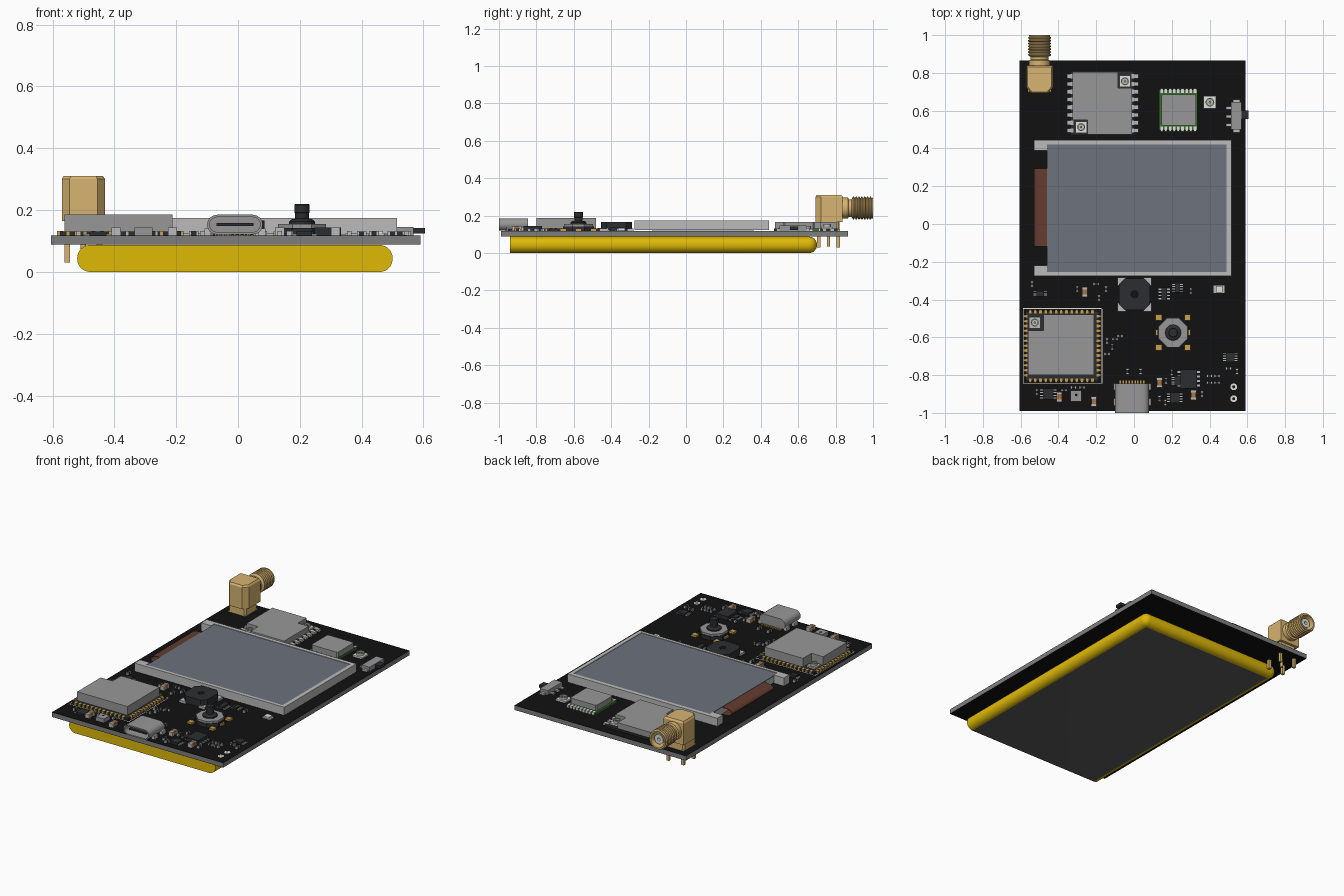
import bpy, bmesh
from math import sin, cos, pi
from mathutils import Vector

if "Cube" in bpy.data.objects:
    bpy.data.objects.remove(bpy.data.objects["Cube"])

def mat(name, r, g, b):
    m = bpy.data.materials.new(name)
    m.diffuse_color = ((r / 255) ** 2.2, (g / 255) ** 2.2, (b / 255) ** 2.2, 1)
    m.use_nodes = True
    m.node_tree.nodes["Principled BSDF"].inputs["Base Color"].default_value = m.diffuse_color
    return m

BLACK, DARK = mat("black_mask", 24, 24, 24), mat("dark_plastic", 48, 49, 52)
CORE, METAL = mat("board_core", 125, 125, 125), mat("shield_metal", 150, 150, 150)
SILVER, WHITE = mat("silver", 185, 185, 185), mat("white", 225, 225, 220)
GOLD, PADGOLD = mat("gold", 214, 178, 112), mat("pad_gold", 200, 160, 80)
YELLOW, FLATGREY = mat("yellow_wrap", 222, 184, 16), mat("flat_grey", 92, 92, 92)
GLASS, FLEX = mat("glass", 108, 114, 124), mat("flex_brown", 100, 62, 50)
GREEN, TAN = mat("green", 60, 110, 50), mat("tan", 165, 115, 70)

def finish(name, bm, m, smooth=False):
    bmesh.ops.recalc_face_normals(bm, faces=bm.faces)
    me = bpy.data.meshes.new(name)
    bm.to_mesh(me)
    bm.free()
    ob = bpy.data.objects.new(name, me)
    bpy.context.collection.objects.link(ob)
    me.materials.append(m)
    if smooth:
        bpy.ops.object.select_all(action='DESELECT')
        ob.select_set(True)
        bpy.context.view_layer.objects.active = ob
        bpy.ops.object.shade_smooth_by_angle(angle=0.6)
    return ob

def add_box(bm, x0, x1, y0, y1, z0, z1):
    vs = bmesh.ops.create_cube(bm, size=1)["verts"]
    for v in vs:
        v.co = Vector(((x0 + x1) / 2 + v.co.x * (x1 - x0), (y0 + y1) / 2 + v.co.y * (y1 - y0),
                       (z0 + z1) / 2 + v.co.z * (z1 - z0)))

def boxes(name, items, m):
    bm = bmesh.new()
    for b in items:
        add_box(bm, *b)
    return finish(name, bm, m)

def loft(name, rings, m, smooth=False):
    bm = bmesh.new()
    loops = [[bm.verts.new(p) for p in r] for r in rings]
    for a, b in zip(loops, loops[1:]):
        for i in range(len(a)):
            j = (i + 1) % len(a)
            bm.faces.new((a[i], a[j], b[j], b[i]))
    bm.faces.new(loops[0])
    bm.faces.new(loops[-1])
    return finish(name, bm, m, smooth)

def prism(name, pts, z0, z1, m):
    return loft(name, [[(x, y, z) for x, y in pts] for z in (z0, z1)], m)

def turned(name, c, prof, m, axis='z', n=32):
    # profile of (radius, distance) turned around z or y
    rings = []
    for r, t in prof:
        cs = [(r * cos(2 * pi * i / n), r * sin(2 * pi * i / n)) for i in range(n)]
        rings.append([(c[0] + u, c[1] + v, t) if axis == 'z' else (c[0] + u, t, c[1] + v) for u, v in cs])
    return loft(name, rings, m, True)

def chamfered(cx, cy, w, h, k):
    w, h = w / 2, h / 2
    return [(cx + x, cy + y) for x, y in ((-w + k, -h), (w - k, -h), (w, -h + k), (w, h - k),
                                          (w - k, h), (-w + k, h), (-w, h - k), (-w, -h + k))]

T = 0.118  # top of the board

# Board with black mask on both sides
boxes("board_core", [(-.605, .59, -.99, .865, .0895, .1165)], CORE)
boxes("board_mask", [(-.605, .59, -.99, .865, z, z + .0015) for z in (.088, .1165)], BLACK)

# Battery pouch: rounded sides and back, flat front end, grey flat face
bm = bmesh.new()
add_box(bm, -.52, .50, -.94, .70, 0, .087)
edges = [e for e in bm.edges if not all(v.co.y < -.9 for v in e.verts)]
bmesh.ops.bevel(bm, geom=edges, offset=.042, segments=8, profile=.5, affect='EDGES')
battery = finish("battery", bm, YELLOW, True)
battery.data.materials.append(FLATGREY)
for p in battery.data.polygons:
    if p.normal.z < -.999 and p.area > .1:
        p.material_index = 1

# Display: body, raised rim with two arms, glass and folded flex
boxes("display_body", [(-.46, .51, -.27, .44, .127, .166), (-.44, .48, -.18, .36, T, .127)], SILVER)
prism("display_rim", [(-.53, -.275), (.515, -.275), (.515, .445), (-.53, .445), (-.53, .39), (-.46, .39),
                      (-.46, .42), (.49, .42), (.49, -.255), (-.46, -.255), (-.46, -.22), (-.53, -.22)],
      .123, .175, SILVER)
boxes("display_glass", [(-.46, .49, -.255, .42, .166, .172)], GLASS)
arc = [(-.475 - .055 * sin(pi * i / 10), .146 + .024 * cos(pi * i / 10)) for i in range(11)]
flex = [(-.455, .170)] + arc + [(-.455, .122), (-.455, .126)]
flex += [(-.475 + (x + .475) * .93, .146 + (z - .146) * .85) for x, z in reversed(arc)] + [(-.455, .166)]
loft("display_flex", [[(x, y, z) for x, z in flex] for y in (-.12, .295)], FLEX, True)

# Radio module: board, notched shield, edge pads
def coax_socket(name, x, y, z, s, m=WHITE):
    boxes(name + "_base", [(x - s, x + s, y - s, y + s, z, z + .01)], m)
    turned(name + "_ring", (x, y), [(s * .7, z), (s * .7, z + .025), (s * .5, z + .025), (s * .5, z + .012)],
           SILVER, n=20)
    turned(name + "_pin", (x, y), [(s * .2, z), (s * .2, z + .022)], PADGOLD, n=10)

boxes("radio_board", [(-.335, .0, .47, .81, T, .13)], DARK)
prism("radio_shield", [(-.245, .475), (-.01, .475), (-.01, .72), (-.085, .72), (-.085, .805),
                       (-.325, .805), (-.325, .55), (-.245, .55)], .13, .166, METAL)
boxes("radio_pads", [(x - .018, x + .018, y - .011, y + .011, T, .132)
                     for x in (-.337, .005) for y in [.495 + .041 * i for i in range(8)]], SILVER)
coax_socket("radio_socket_a", -.048, .755, .13, .03)
coax_socket("radio_socket_b", -.28, .513, .13, .03)

# Controller module
boxes("controller_board", [(-.575, -.185, -.83, -.46, T, .131)], DARK)
prism("controller_shield", [(-.562, -.80), (-.212, -.80), (-.212, -.48), (-.48, -.48), (-.48, -.565),
                            (-.562, -.565)], .131, .186, METAL)
pads = [(x - .011, x + .011, y - .007, y + .007, T, .1325) for x in (-.575, -.187)
        for y in [-.80 + .026 * i for i in range(13)]]
pads += [(x - .007, x + .007, y - .011, y + .011, T, .1325) for y in (-.828, -.463)
         for x in [-.55 + .0275 * i for i in range(13)]]
boxes("controller_pads", pads, PADGOLD)
coax_socket("controller_socket", -.525, -.522, .131, .03, SILVER)

# Positioning module
boxes("positioning_board", [(.132, .335, .497, .712, T, .132)], GREEN)
prism("positioning_shield", chamfered(.237, .604, .185, .165, .008), .132, .167, METAL)
boxes("positioning_pads", [(x - .007, x + .007, y - .012, y + .012, T, .134)
                           for y in (.503, .706) for x in [.147 + .022 * i for i in range(9)]], WHITE)
coax_socket("antenna_socket", .402, .645, T, .033)

# Slide switch on the right edge
boxes("slide_switch_body", [(.513, .568, .50, .645, T, .146)], METAL)
boxes("slide_switch_lever", [(.565, .605, .555, .60, .124, .142)], DARK)
boxes("slide_switch_legs", [(.488, .515, y, y + .016, T, .126) for y in (.515, .56, .605)]
      + [(.525, .56, y, y + .02, T, .13) for y in (.485, .64)], SILVER)

# Buzzer
prism("buzzer_body", chamfered(.003, -.372, .165, .165, .03), .12, .166, DARK)
turned("buzzer_hole", (.003, -.372), [(.022, .16), (.022, .1665)], BLACK, n=24)
boxes("buzzer_feet", [(.003 + i * .068 - .022, .003 + i * .068 + .022, -.372 + j * .068 - .022,
                       -.372 + j * .068 + .022, T, .132) for i in (-1, 1) for j in (-1, 1)], SILVER)

# Joystick button
prism("joystick_base", chamfered(.207, -.575, .165, .165, .05), T, .142, DARK)
prism("joystick_cover", chamfered(.207, -.575, .155, .155, .047), .142, .155, METAL)
turned("joystick_stick", (.207, -.575), [(.042, .15), (.042, .163), (.034, .17), (.022, .172), (.022, .19),
       (.025, .192), (.025, .216), (.022, .219)], DARK)
boxes("joystick_legs", [(.207 + a * .076 - .016, .207 + a * .076 + .016, -.575 + b * .08 - .016,
                         -.575 + b * .08 + .016, T, .13) for a in (-1, 1) for b in (-1, 0, 1)], PADGOLD)

# Charging port: hollow rounded shell with tongue
def slot(w, h, y, n=8):
    r, out = h / 2, []
    for s in (1, -1):
        out += [(-.01 + s * (w / 2 - r + r * cos(a)), y, .153 + s * r * sin(a))
                for a in [-pi / 2 + pi * i / n for i in range(n + 1)]]
    return out
loft("port_shell", [slot(.18, .064, -.845), slot(.18, .064, -1), slot(.164, .048, -1), slot(.164, .048, -.88)],
     METAL, True)
boxes("port_tongue", [(-.07, .05, -.985, -.87, .149, .158)], DARK)
boxes("port_legs", [(x - .011, x + .011, y, y + .035, T, .14) for x in (-.098, .078) for y in (-.96, -.88)], SILVER)
boxes("port_contacts", [(x, x + .008, -.85, -.828, T, .125) for x in [-.076 + .0155 * i for i in range(9)]], PADGOLD)

# Right-angle antenna connector
SX, SZ = -.50, .24
prism("connector_foot", chamfered(SX, .762, .12, .12, .01), T, .17, GOLD)
body = [(SX + x, y) for x, y in ((-.045, .692), (.045, .692), (.07, .722), (.07, .838), (-.07, .838), (-.07, .722))]
loft("connector_body", [[(x, y, .165) for x, y in body], [(x, y, .30) for x, y in body],
                        [(SX + (x - SX) * .9, .765 + (y - .765) * .9, .311) for x, y in body]], GOLD)
prof = [(.056, .835), (.056, .866), (.047, .870), (.047, .885)]
for i in range(7):
    prof += [(.054, .889 + i * .015), (.061, .893 + i * .015), (.061, .898 + i * .015), (.054, .902 + i * .015)]
prof += [(.056, 1.0), (.046, 1.0), (.042, .93)]
turned("connector_barrel", (SX, SZ), prof, GOLD, 'y')
turned("connector_sleeve", (SX, SZ), [(.03, .92), (.03, .985), (.01, .985), (.01, .95)], WHITE, 'y', 24)
boxes("connector_pins", [(SX + a * .052 - .009, SX + a * .052 + .009, .762 + b * .052 - .009,
                          .762 + b * .052 + .009, .03, .125) for a in (-1, 1) for b in (-1, 1)], GOLD)
turned("connector_centre_pin", (SX, .762), [(.009, .035), (.009, .125)], GOLD, n=12)

# Small chips: x, y, width, depth, top
chips = [(.29, -.82, .085, .10, .143), (-.453, -.90, .055, .06, .13), (.215, -.92, .05, .055, .132),
         (.51, -.705, .045, .05, .13), (-.497, -.37, .04, .03, .132), (.16, -.37, .03, .07, .135),
         (.23, -.338, .025, .05, .13), (.23, -.83, .03, .05, .13)]
boxes("chips", [(x - w / 2, x + w / 2, y - d / 2, y + d / 2, T, z) for x, y, w, d, z in chips], DARK)
legs = []
for x, y, w, d, z in chips:
    for s in (-1, 1):
        for k in range(4):
            yy = y + d * (k - 1.5) * .24
            legs.append((x + s * (w / 2 + .006) - .01, x + s * (w / 2 + .006) + .01, yy - d * .05, yy + d * .05, T, .123))
boxes("chip_legs", legs, SILVER)
boxes("sensor", [(-.335, -.277, -.94, -.882, T, .143)], METAL)
turned("sensor_hole", (-.306, -.905), [(.007, .14), (.007, .144)], BLACK, n=12)
boxes("light_base", [(.422, .48, -.365, -.325, T, .124)], SILVER)
boxes("light", [(.433, .469, -.363, -.327, T, .133)], WHITE)

# Resistors and capacitors, standing (True) or lying (False) in plan
small = [(-.30, -.345, 1), (-.185, -.392, 1), (-.148, -.345, 1), (-.20, -.318, 0), (-.54, -.318, 1),
         (.30, -.355, 1), (-.075, -.593, 0), (-.143, -.62, 1), (-.143, -.688, 0), (-.10, -.61, 0), (-.115, -.65, 1),
         (-.035, -.78, 1), (.035, -.78, 1), (.20, -.785, 1), (.17, -.83, 1), (.135, -.925, 1), (.40, -.805, 0),
         (.40, -.84, 0), (.44, -.805, 0), (.44, -.84, 0), (.50, -.765, 0), (.545, -.78, 1), (-.515, -.89, 1),
         (-.37, -.88, 0), (-.32, -.865, 0), (-.275, -.865, 0), (.165, -.945, 1), (.36, -.90, 1)]
caps = [(-.26, -.36, 1), (.135, -.84, 1), (.315, -.905, 1), (-.212, -.94, 1), (-.395, -.915, 1)]
ends, parts = [], {DARK: [], TAN: []}
for group, l, w, h, m in ((small, .015, .007, .013, DARK), (caps, .025, .014, .024, TAN)):
    for x, y, up in group:
        a, b = (w, l * .6) if up else (l * .6, w)
        parts[m].append((x - a, x + a, y - b, y + b, T, T + h))
        for s in (-1, 1):
            cx, cy = (x, y + s * l * .8) if up else (x + s * l * .8, y)
            a, b = (w * 1.05, l * .25) if up else (l * .25, w * 1.05)
            ends.append((cx - a, cx + a, cy - b, cy + b, T, T + h + .001))
boxes("resistors", parts[DARK], DARK)
boxes("capacitors", parts[TAN], TAN)
boxes("component_ends", ends, SILVER)

# Battery solder pads and printed outlines
for i, y in enumerate((-.862, -.925)):
    turned(f"battery_pad_{i}", (.528, y), [(.018, T), (.018, .1195), (.008, .1195), (.008, T)], WHITE, n=20)

def outline(x0, x1, y0, y1, t=.004):
    return [(x0, x1, y, y + t, T, T + .0006) for y in (y0, y1)] + [(x, x + t, y0, y1, T, T + .0006) for x in (x0, x1)]
boxes("printed_outlines", outline(-.588, -.172, -.845, -.45), WHITE)
